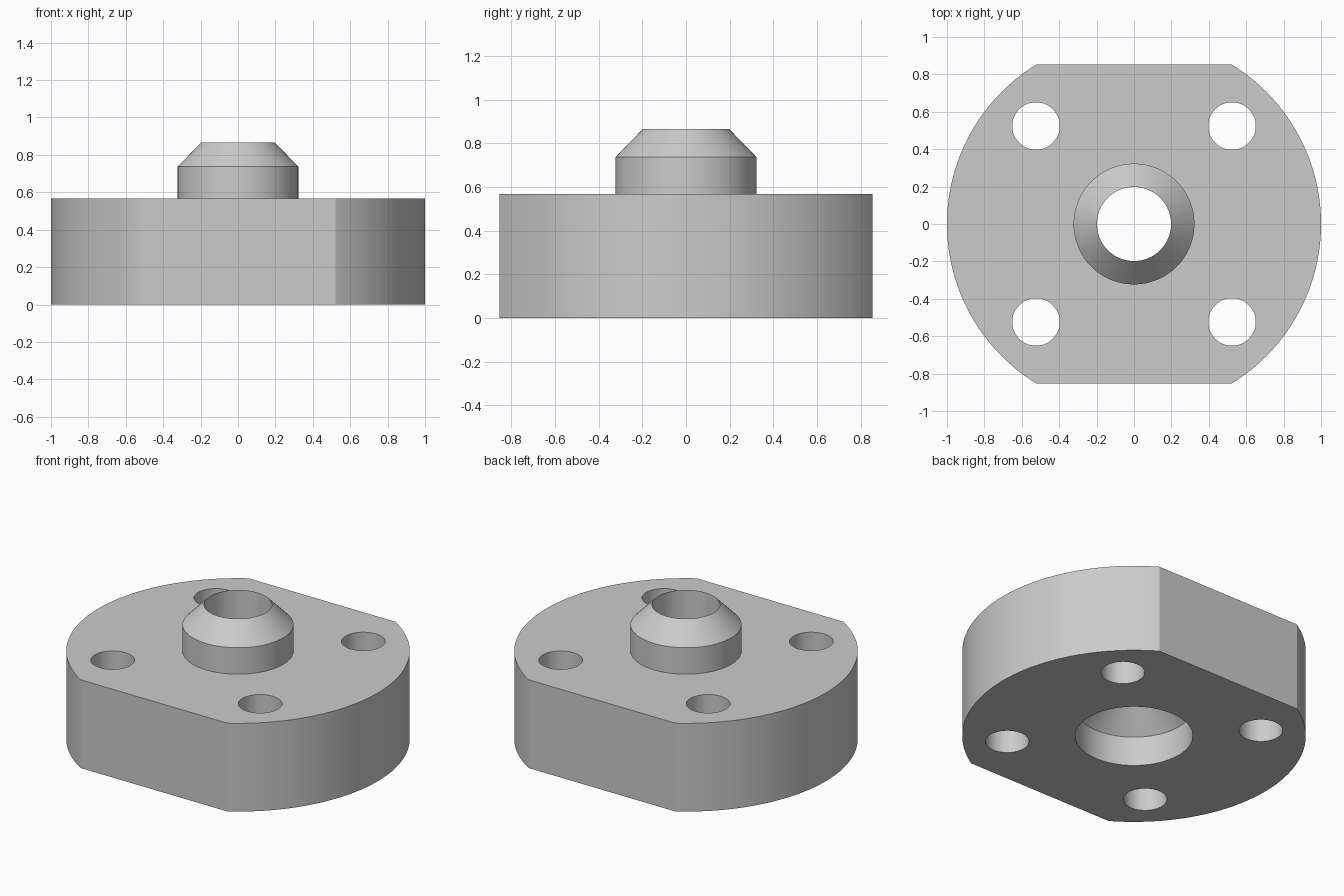
import bpy, bmesh, math
from mathutils import Matrix

if "Cube" in bpy.data.objects:
    bpy.data.objects.remove(bpy.data.objects["Cube"], do_unlink=True)

HEIGHT, FLAT_Y = 0.567, 0.853
BORE_R, HOLE_R, HOLE_POS = 0.198, 0.127, 0.524

grey = bpy.data.materials.new("plain grey")
grey.use_nodes = True
colour = (0.6, 0.6, 0.6, 1)
grey.diffuse_color = colour
grey.node_tree.nodes["Principled BSDF"].inputs["Base Color"].default_value = colour


def make_object(name, bm):
    bmesh.ops.recalc_face_normals(bm, faces=bm.faces)
    mesh = bpy.data.meshes.new(name)
    bm.to_mesh(mesh)
    bm.free()
    mesh.materials.append(grey)
    obj = bpy.data.objects.new(name, mesh)
    bpy.context.collection.objects.link(obj)
    return obj


def lathe(name, profile, steps):
    """Revolve a closed (radius, height) profile around z."""
    bm = bmesh.new()
    verts = [bm.verts.new((r, 0, z)) for r, z in profile]
    edges = [bm.edges.new((a, b)) for a, b in zip(verts, verts[1:] + verts[:1])]
    bmesh.ops.spin(bm, geom=verts + edges, cent=(0, 0, 0), axis=(0, 0, 1),
                   angle=math.tau, steps=steps, use_merge=True)
    bmesh.ops.remove_doubles(bm, verts=bm.verts, dist=1e-5)
    return make_object(name, bm)


# Disc with bevelled boss on top, matching recess below and a through bore
flange = lathe("flange_with_boss", [
    (1.0, 0), (1.0, HEIGHT), (0.323, HEIGHT), (0.323, 0.737), (BORE_R, 0.865),
    (BORE_R, 0.333), (0.342, 0.19), (0.342, 0)], 128)

# Cutters for the bolt holes and the two flat sides
bm = bmesh.new()
for sx in (-1, 1):
    for sy in (-1, 1):
        bmesh.ops.create_cone(
            bm, cap_ends=True, segments=64, radius1=HOLE_R, radius2=HOLE_R, depth=2,
            matrix=Matrix.Translation((sx * HOLE_POS, sy * HOLE_POS, HEIGHT / 2)))
for sy in (-1, 1):
    bmesh.ops.create_cube(
        bm, size=1, matrix=Matrix.Translation((0, sy * (FLAT_Y + 0.5), HEIGHT / 2))
        @ Matrix.Diagonal((3, 1, 3, 1)))
cutter = make_object("hole_and_flat_cutter", bm)
cutter.hide_render = True

cut = flange.modifiers.new("cuts", "BOOLEAN")
cut.operation = "DIFFERENCE"
cut.solver = "EXACT"
cut.object = cutter

# Bake the cuts, then smooth the round walls and keep crisp rims
bpy.ops.object.select_all(action="DESELECT")
flange.select_set(True)
bpy.context.view_layer.objects.active = flange
bpy.ops.object.convert(target="MESH")
bpy.data.objects.remove(cutter, do_unlink=True)
bpy.ops.object.shade_smooth_by_angle(angle=math.radians(25))
